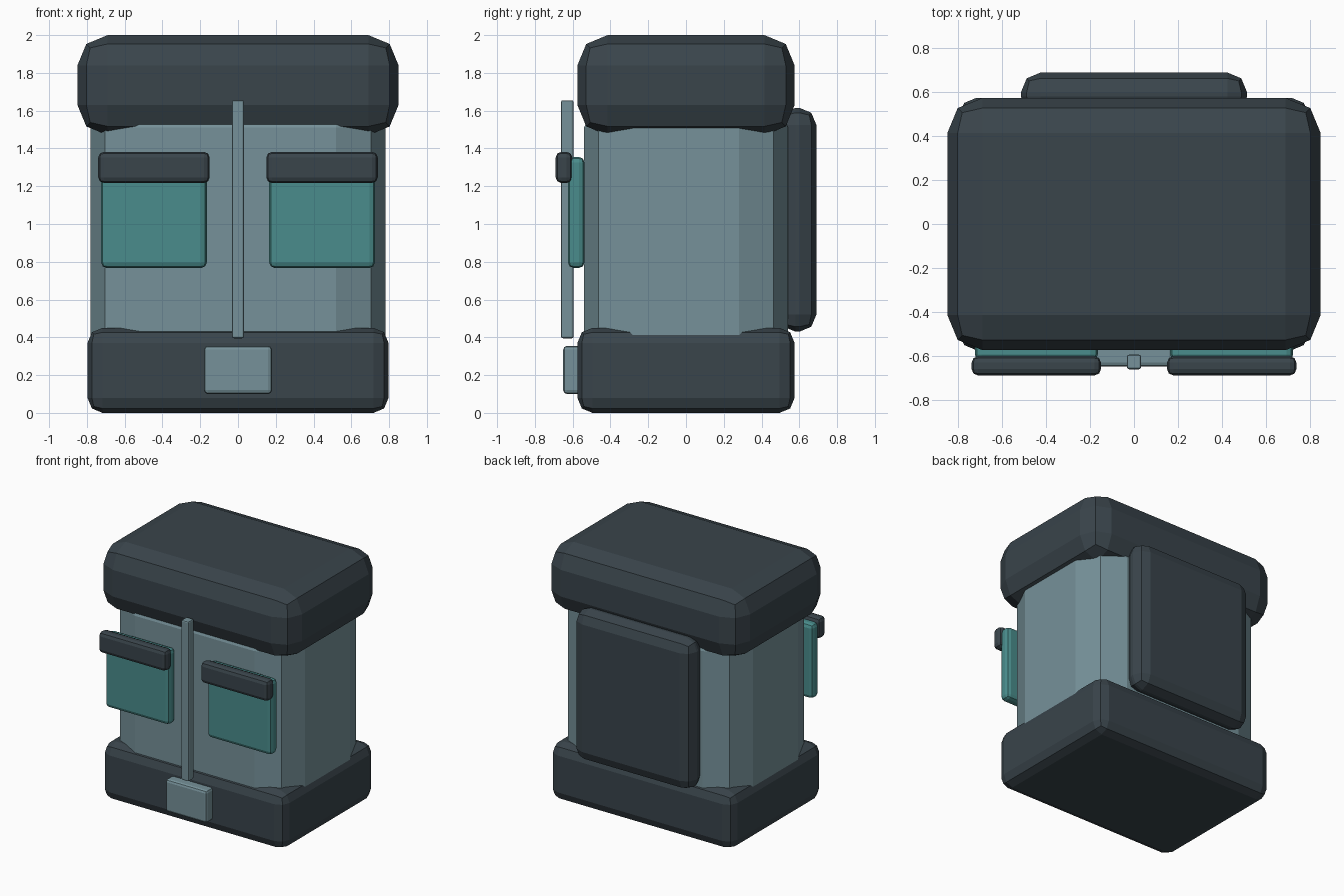
import bpy
import bmesh
from mathutils import Vector

if "Cube" in bpy.data.objects:
    bpy.data.objects.remove(bpy.data.objects["Cube"], do_unlink=True)


def make_material(name, rgb):
    mat = bpy.data.materials.new(name)
    mat.use_nodes = True
    mat.diffuse_color = (*rgb, 1)
    mat.node_tree.nodes["Principled BSDF"].inputs["Base Color"].default_value = (*rgb, 1)
    return mat


charcoal = make_material("charcoal", (0.041, 0.058, 0.070))
slate = make_material("slate_grey", (0.181, 0.285, 0.320))
teal = make_material("teal", (0.068, 0.265, 0.262))


def rounded_box(name, low, high, bevel, material):
    """Box between two corners, with two-step rounded edges."""
    low, high = Vector(low), Vector(high)
    size, middle = high - low, (low + high) / 2
    bm = bmesh.new()
    bmesh.ops.create_cube(bm, size=1)
    bmesh.ops.scale(bm, vec=size, verts=bm.verts)
    mesh = bpy.data.meshes.new(name)
    bm.to_mesh(mesh)
    bm.free()
    mesh.materials.append(material)
    obj = bpy.data.objects.new(name, mesh)
    obj.location = middle
    bpy.context.collection.objects.link(obj)
    mod = obj.modifiers.new("rounded_edges", "BEVEL")
    mod.width = bevel
    mod.segments = 2
    mod.limit_method = "NONE"
    return obj


# Main pack: body, overhanging lid and base
rounded_box("body", (-0.78, -0.54, 0.13), (0.78, 0.54, 1.77), 0.26, slate)
rounded_box("lid", (-0.85, -0.575, 1.47), (0.85, 0.575, 2.0), 0.16, charcoal)
rounded_box("base", (-0.797, -0.575, 0), (0.797, 0.575, 0.45), 0.08, charcoal)

# Back padding
rounded_box("back_pad", (-0.515, 0.49, 0.43), (0.515, 0.69, 1.615), 0.09, charcoal)

# Front strap and buckle
rounded_box("front_strap", (-0.032, -0.662, 0.395), (0.032, -0.595, 1.655), 0.01, slate)
rounded_box("buckle", (-0.18, -0.65, 0.1), (0.18, -0.55, 0.355), 0.02, slate)

# Front pockets with flaps
for side, s in (("left", 1), ("right", -1)):
    for part, half, y0, y1, z0, z1, mat in (
        ("pocket", 0.28, -0.625, -0.537, 0.767, 1.355, teal),
        ("pocket_flap", 0.295, -0.69, -0.602, 1.217, 1.382, charcoal),
    ):
        x = s * 0.445
        rounded_box(f"{side}_{part}", (x - half, y0, z0), (x + half, y1, z1), 0.03, mat)
